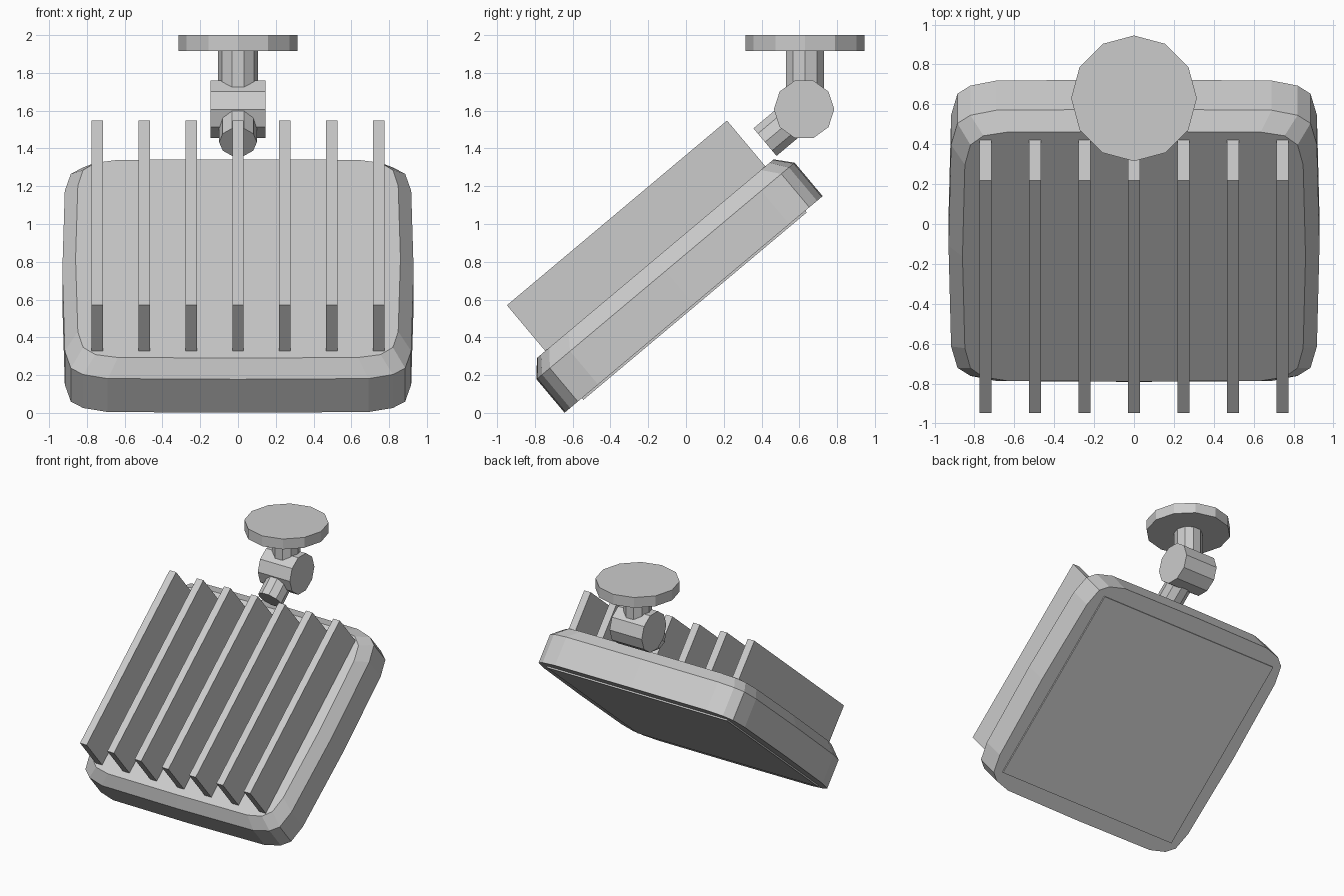
import bpy, bmesh, math
from mathutils import Matrix

if "Cube" in bpy.data.objects:
    bpy.data.objects.remove(bpy.data.objects["Cube"])

TILT = Matrix.Rotation(math.radians(40), 4, 'X')   # lamp head tilt
MID = 0.40                                         # head centre along the slope

grey = bpy.data.materials.new("light_grey")
grey.diffuse_color = (0.6, 0.6, 0.6, 1)
grey.use_nodes = True
grey.node_tree.nodes["Principled BSDF"].inputs["Base Color"].default_value = grey.diffuse_color


def finish(name, bm, matrix=Matrix()):
    bmesh.ops.recalc_face_normals(bm, faces=bm.faces)
    bm.transform(matrix)
    me = bpy.data.meshes.new(name)
    bm.to_mesh(me)
    bm.free()
    me.materials.append(grey)
    ob = bpy.data.objects.new(name, me)
    bpy.context.collection.objects.link(ob)
    return ob


def box(name, lo, hi, matrix):
    bm = bmesh.new()
    bmesh.ops.create_cube(bm, size=1)
    for v in bm.verts:
        v.co = [(a + b) / 2 + c * (b - a) for a, b, c in zip(lo, hi, v.co)]
    return finish(name, bm, matrix)


def cylinder(name, sides, radius, z0, z1, matrix):
    # vertices start on local +x; runs along local z
    bm = bmesh.new()
    rings = [[bm.verts.new((radius * math.cos(2 * math.pi * i / sides),
                            radius * math.sin(2 * math.pi * i / sides), z))
              for i in range(sides)] for z in (z0, z1)]
    loft(bm, rings)
    return finish(name, bm, matrix)


def loft(bm, rings):
    n = len(rings[0])
    for a, b in zip(rings, rings[1:]):
        for i in range(n):
            j = (i + 1) % n
            bm.faces.new((a[i], a[j], b[j], b[i]))
    bm.faces.new(rings[0][::-1])
    bm.faces.new(rings[-1])


def outline(quarter):
    # mirror a quarter outline (from +x axis to +y axis) into a full loop
    half = quarter + [(-x, y) for x, y in quarter[-2::-1]]
    return half + [(x, -y) for x, y in half[-2:0:-1]]


# lamp housing: rounded slab with slightly bulged sides and a sloped upper edge
outer = outline([(0.93, 0), (0.917, 0.66), (0.885, 0.80), (0.82, 0.853), (0.69, 0.886), (0, 0.892)])
inner = outline([(0.86, 0), (0.848, 0.60), (0.82, 0.73), (0.755, 0.79), (0.635, 0.814), (0, 0.818)])
bm = bmesh.new()
loft(bm, [[bm.verts.new((x, MID + y, z)) for x, y in loop]
          for loop, z in ((outer, 0.414), (outer, 0.645), (inner, 0.73))])
finish("housing", bm, TILT)

# glass panel underneath
box("glass_panel", (-0.82, MID - 0.772, 0.402), (0.82, MID + 0.772, 0.45), TILT)

# cooling fins
for i in range(7):
    x = (i - 3) * 0.2483
    box(f"cooling_fin_{i + 1}", (x - 0.03, -0.36, 0.70), (x + 0.03, 1.161, 1.046), TILT)

# ceiling mount: plate, post, hinge barrel and arm
at = Matrix.Translation
cylinder("ceiling_plate", 12, 0.315, 1.915, 2.0, at((0, 0.63, 0)))
cylinder("post", 10, 0.106, 1.62, 1.93, at((0, 0.63, 0)))
hinge = at((0, 0.625, 1.607))
cylinder("hinge_barrel", 10, 0.16, -0.146, 0.146,
         hinge @ Matrix.Rotation(math.pi / 2, 4, 'Z') @ Matrix.Rotation(math.pi / 2, 4, 'X'))
cylinder("arm", 10, 0.1, 0, 0.27, hinge @ TILT @ Matrix.Rotation(math.pi / 2, 4, 'X'))
